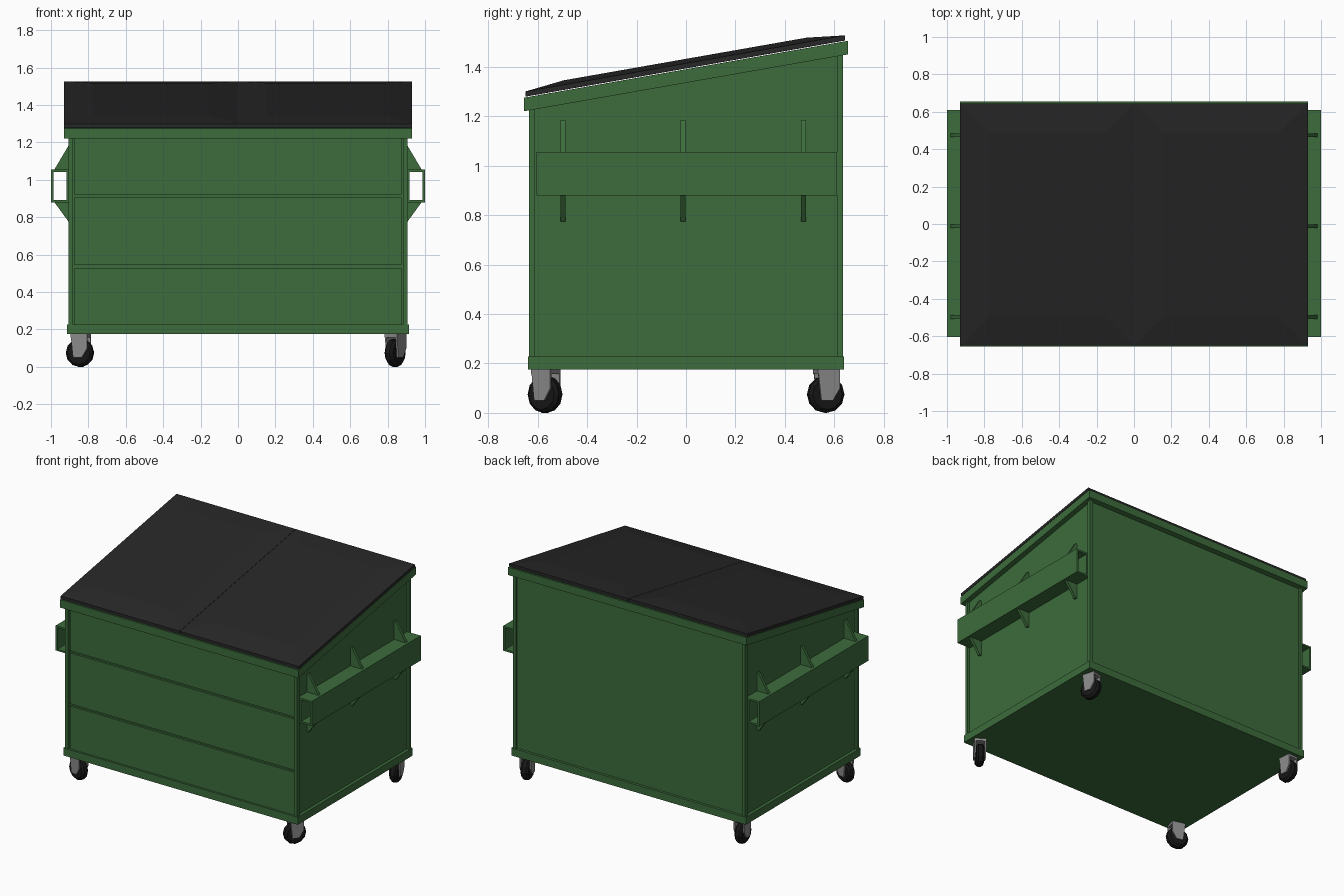
import bpy, bmesh, math
from mathutils import Matrix, Vector

if "Cube" in bpy.data.objects:
    bpy.data.objects.remove(bpy.data.objects["Cube"])

S = 0.1756  # slope of the top, rising to the back


def material(name, rgb):
    m = bpy.data.materials.new(name)
    m.diffuse_color = (*rgb, 1)
    m.use_nodes = True
    m.node_tree.nodes["Principled BSDF"].inputs["Base Color"].default_value = m.diffuse_color
    return m


GREEN = material("green_paint", (0.045, 0.15, 0.045))
BLACK = material("black_plastic", (0.02, 0.02, 0.02))
RUBBER = material("rubber", (0.008, 0.008, 0.008))
METAL = material("steel", (0.25, 0.25, 0.25))


def finish(name, bm, mat):
    bmesh.ops.recalc_face_normals(bm, faces=bm.faces)
    me = bpy.data.meshes.new(name)
    bm.to_mesh(me)
    bm.free()
    me.materials.append(mat)
    ob = bpy.data.objects.new(name, me)
    bpy.context.collection.objects.link(ob)
    return ob


def prism(name, pts, axis, a, b, mat=GREEN):
    """Extrude a profile, (y, z) along x or (x, z) along y."""
    bm = bmesh.new()
    at = (lambda p, t: (t, *p)) if axis == "x" else (lambda p, t: (p[0], t, p[1]))
    lo, hi = [[bm.verts.new(at(p, t)) for p in pts] for t in (a, b)]
    bm.faces.new(lo)
    bm.faces.new(hi)
    n = len(pts)
    for i in range(n):
        j = (i + 1) % n
        bm.faces.new((lo[i], lo[j], hi[j], hi[i]))
    return finish(name, bm, mat)


def box(name, x0, x1, y0, y1, z0, z1, mat=GREEN, s0=0, s1=0):
    """Box whose bottom and top may slope along y."""
    pts = [(y0, z0 + s0 * y0), (y1, z0 + s0 * y1), (y1, z1 + s1 * y1), (y0, z1 + s1 * y0)]
    return prism(name, pts, "x", x0, x1, mat)


# Body, base band and sloping top rim
box("body", -0.893, 0.893, -0.612, 0.622, 0.18, 1.36, s1=S)
box("base_band", -0.915, 0.915, -0.64, 0.64, 0.175, 0.228)
box("top_rim", -0.93, 0.93, -0.655, 0.655, 1.335, 1.39, s0=S, s1=S)

# Corner posts
for sx in (-1, 1):
    for sy in (-1, 1):
        x0, x1 = sorted((sx * 0.882, sx * 0.907))
        y0, y1 = sorted((sy * 0.61, sy * 0.635))
        box("corner_post", x0, x1, y0, y1, 0.2, 1.36, s1=S)

# Front panels with grooves between them
for z0, z1 in ((0.2, 0.53), (0.545, 0.905), (0.92, 1.25)):
    box("front_panel", -0.875, 0.875, -0.626, -0.6, z0, z1)

# Side pockets with gussets
for sx in (-1, 1):
    def side_box(name, a, b, z0, z1):
        x0, x1 = sorted((sx * a, sx * b))
        box(name, x0, x1, -0.605, 0.61, z0, z1)
    side_box("pocket_top", 0.89, 1.0, 1.043, 1.055)
    side_box("pocket_bottom", 0.89, 1.0, 0.88, 0.892)
    side_box("pocket_outer_wall", 0.986, 1.0, 0.88, 1.055)
    side_box("pocket_inner_wall", 0.89, 0.917, 0.88, 1.055)
    for y in (-0.497, -0.012, 0.475):
        for zw, zt in ((1.185, 1.05), (0.775, 0.885)):
            pts = [(sx * 0.89, zt), (sx * 0.985, zt), (sx * 0.905, zw), (sx * 0.89, zw)]
            prism("pocket_gusset", pts, "y", y - 0.01, y + 0.01)

# Two lids, each a slab with a raised centre
for name, x0, x1 in (("left_lid", -0.93, -0.001), ("right_lid", 0.001, 0.93)):
    bm = bmesh.new()
    rings = []
    for inset, z in ((0, 1.393), (0, 1.414), (0.155, 1.432)):
        xa, xb, ya, yb = x0 + inset, x1 - inset, -0.65 + inset, 0.643 - inset
        rings.append([bm.verts.new((x, y, z + S * y))
                      for x, y in ((xa, ya), (xb, ya), (xb, yb), (xa, yb))])
    bm.faces.new(rings[0])
    bm.faces.new(rings[-1])
    for r, q in zip(rings, rings[1:]):
        for i in range(4):
            j = (i + 1) % 4
            bm.faces.new((r[i], r[j], q[j], q[i]))
    finish(name, bm, BLACK)

# Swivel casters, each turned differently
FORK = [(-0.028, 0.05), (0.02, 0.05), (0.05, 0.1), (0.05, 0.178), (-0.042, 0.178)]
for x, y, turn in ((-0.845, -0.57, 105), (0.84, -0.57, 33), (0.84, 0.565, -15), (-0.84, 0.565, -5)):
    place = Matrix.Translation((x, y, 0)) @ Matrix.Rotation(math.radians(-turn), 4, "Z")
    parts = [prism("caster_fork", FORK, "x", s * 0.034 - 0.005, s * 0.034 + 0.005, METAL)
             for s in (-1, 1)]
    parts.append(box("caster_plate", -0.039, 0.039, -0.042, 0.05, 0.158, 0.178, METAL))
    bm = bmesh.new()
    bmesh.ops.create_cone(bm, cap_ends=True, segments=12, radius1=0.075, radius2=0.075, depth=0.054,
                          matrix=Matrix.Translation((0, 0, 0.075)) @ Matrix.Rotation(math.pi / 2, 4, "Y"))
    wheel = finish("caster_wheel", bm, RUBBER)
    bev = wheel.modifiers.new("bevel", "BEVEL")
    bev.width, bev.segments, bev.limit_method, bev.angle_limit = 0.013, 1, "ANGLE", math.radians(60)
    for ob in parts + [wheel]:
        ob.matrix_world = place
